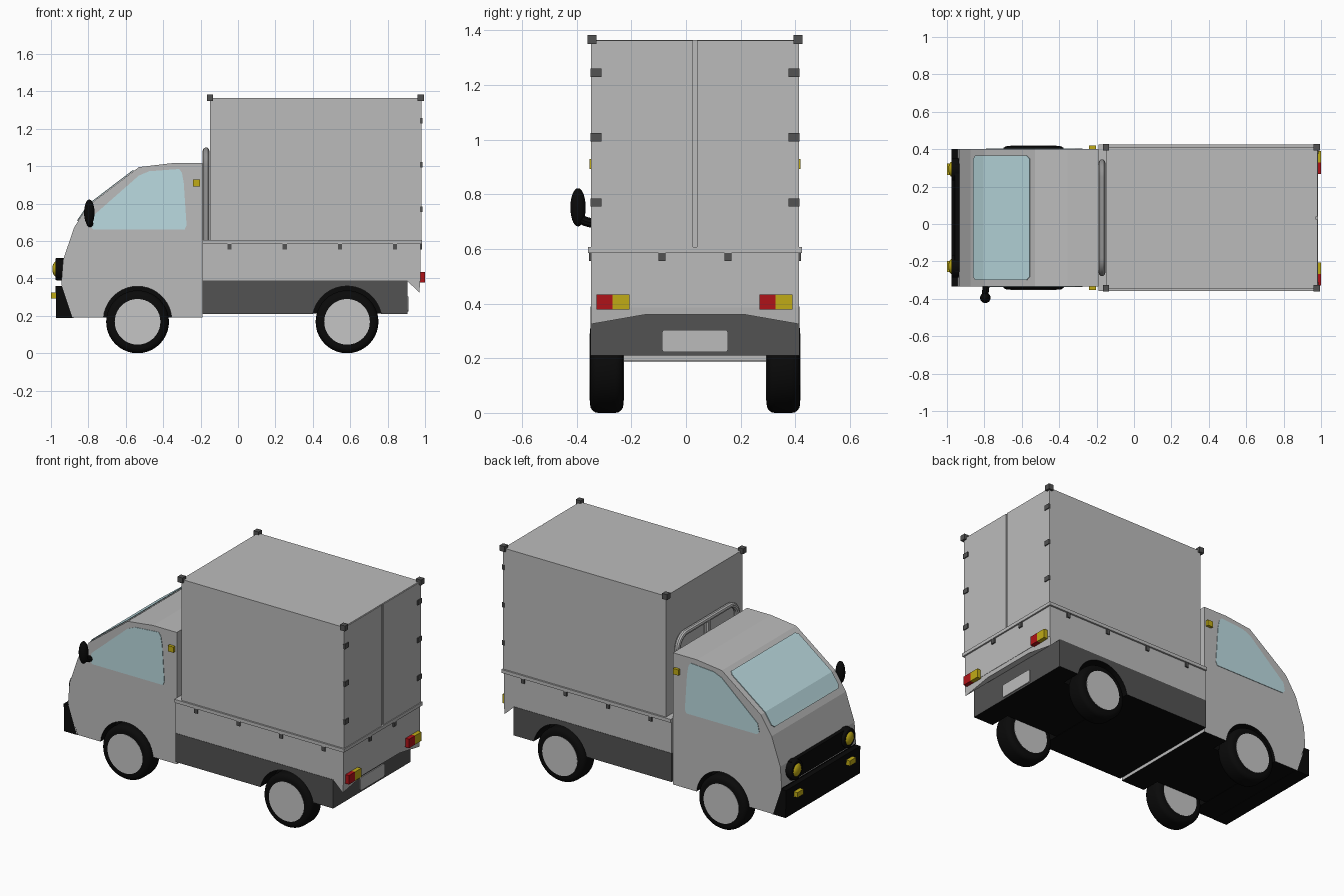
import bpy, bmesh, math
from mathutils import Matrix

if "Cube" in bpy.data.objects:
    bpy.data.objects.remove(bpy.data.objects["Cube"])

C = 0.033  # truck centre line in y (the single mirror shifts it)


def mat(name, r, g, b):
    m = bpy.data.materials.new(name)
    m.diffuse_color = (r, g, b, 1)
    m.use_nodes = True
    m.node_tree.nodes["Principled BSDF"].inputs["Base Color"].default_value = m.diffuse_color
    return m


BODY = mat("light_grey", 0.50, 0.50, 0.50)
RIM = mat("rim_grey", 0.56, 0.56, 0.56)
DARK = mat("dark_grey", 0.085, 0.085, 0.085)
BLACK = mat("black", 0.003, 0.003, 0.003)
GLASS = mat("pale_blue_glass", 0.50, 0.71, 0.75)
YELLOW = mat("amber", 0.53, 0.41, 0.008)
RED = mat("red", 0.43, 0.006, 0.009)


def finish(bm, name, *mats):
    bmesh.ops.recalc_face_normals(bm, faces=bm.faces)
    me = bpy.data.meshes.new(name)
    bm.to_mesh(me)
    bm.free()
    for m in mats:
        me.materials.append(m)
    ob = bpy.data.objects.new(name, me)
    bpy.context.collection.objects.link(ob)
    return ob


def box(name, x0, x1, y0, y1, z0, z1, m):
    """Box; y is measured from the truck centre line."""
    bm = bmesh.new()
    bmesh.ops.create_cube(bm, size=1, matrix=Matrix.Translation(
        ((x0 + x1) / 2, (y0 + y1) / 2 + C, (z0 + z1) / 2))
        @ Matrix.Diagonal((x1 - x0, y1 - y0, z1 - z0, 1)))
    return finish(bm, name, m)


def prism(name, pts, y0, y1, m, under=None):
    """Side profile (x, z) extruded across the truck; downward faces may get a second colour."""
    bm = bmesh.new()
    f = bm.faces.new([bm.verts.new((x, y0 + C, z)) for x, z in pts])
    r = bmesh.ops.extrude_face_region(bm, geom=[f])
    for v in r["geom"]:
        if isinstance(v, bmesh.types.BMVert):
            v.co.y = y1 + C
    if under:
        bmesh.ops.recalc_face_normals(bm, faces=bm.faces)
        for f in bm.faces:
            f.normal_update()
            if f.normal.z < -0.05:
                f.material_index = 1
    return finish(bm, name, *([m, under] if under else [m]))


def cylinder(name, axis, loc, r, depth, m, bevel=0.0, seg=40):
    bm = bmesh.new()
    bmesh.ops.create_cone(bm, cap_ends=True, segments=seg, radius1=r, radius2=r, depth=depth)
    if bevel:
        rims = [e for e in bm.edges if abs(e.verts[0].co.z - e.verts[1].co.z) < 1e-5]
        bmesh.ops.bevel(bm, geom=rims, offset=bevel, segments=4, profile=0.5, affect='EDGES')
    rot = Matrix.Rotation(math.pi / 2, 4, 'X' if axis == 'y' else 'Y')
    bm.transform(Matrix.Translation((loc[0], loc[1] + C, loc[2])) @ rot)
    return smooth(finish(bm, name, m))


def ellipsoid(name, loc, radii, m):
    bm = bmesh.new()
    bmesh.ops.create_uvsphere(bm, u_segments=24, v_segments=14, radius=1)
    bm.transform(Matrix.Translation((loc[0], loc[1] + C, loc[2])) @ Matrix.Diagonal((*radii, 1)))
    return smooth(finish(bm, name, m))


def smooth(ob):
    bpy.ops.object.select_all(action='DESELECT')
    ob.select_set(True)
    bpy.context.view_layer.objects.active = ob
    bpy.ops.object.shade_smooth_by_angle(angle=math.radians(35))
    return ob


def tube(name, pts, r, m):
    cu = bpy.data.curves.new(name, 'CURVE')
    cu.dimensions = '3D'
    cu.bevel_depth, cu.bevel_resolution, cu.use_fill_caps = r, 3, True
    s = cu.splines.new('POLY')
    s.points.add(len(pts) - 1)
    for p, (x, y, z) in zip(s.points, pts):
        p.co = (x, y + C, z, 1)
    cu.materials.append(m)
    ob = bpy.data.objects.new(name, cu)
    bpy.context.collection.objects.link(ob)
    bpy.ops.object.select_all(action='DESELECT')
    ob.select_set(True)
    bpy.context.view_layer.objects.active = ob
    bpy.ops.object.convert(target='MESH')
    return smooth(bpy.context.object)


def arch(cx, cz, r, z, n=20):
    """Wheel arch points from left to right, ending at height z."""
    a = math.asin((z - cz) / r)
    return [(cx + r * math.cos(t), cz + r * math.sin(t))
            for t in (math.pi - a - (math.pi - 2 * a) * i / n for i in range(n + 1))]


FRONT, REAR, WZ = -0.537, 0.583, 0.168

# Cab shell with front wheel arches
cab = [(-0.19, 0.19), (-0.19, 1.016), (-0.355, 1.016), (-0.53, 0.995), (-0.80, 0.79),
       (-0.875, 0.675), (-0.935, 0.50), (-0.945, 0.37), (-0.885, 0.19)]
prism("cab", cab + arch(FRONT, 0.175, 0.183, 0.19), -0.368, 0.368, BODY, BLACK)

# Chassis skirt with rear wheel arches, and the black underbody between the wheels
prism("chassis", [(0.905, 0.21), (0.905, 0.39), (-0.19, 0.39), (-0.19, 0.21)]
      + arch(REAR, 0.172, 0.187, 0.21), -0.382, 0.382, DARK, BLACK)
for nm, cx, z in (("front_underbody", FRONT, 0.192), ("rear_underbody", REAR, 0.212)):
    box(nm, cx - 0.2, cx + 0.2, -0.25, 0.25, z, 0.37, BLACK)

# Windows
side_glass = [(-0.78, 0.73), (-0.53, 0.95), (-0.475, 0.973), (-0.315, 0.985), (-0.30, 0.965),
              (-0.29, 0.91), (-0.275, 0.685), (-0.285, 0.662), (-0.775, 0.662), (-0.79, 0.68)]
for s, nm in ((-1, "near"), (1, "far")):
    prism(nm + "_side_window", side_glass, s * 0.366, s * 0.371, GLASS)

bm = bmesh.new()
rows = [(-0.855, 0.706, 0.315), (-0.845, 0.721, 0.332), (-0.80, 0.79, 0.332),
        (-0.57, 0.965, 0.332), (-0.555, 0.976, 0.315)]
prev = None
for x, z, w in rows:
    cur = [bm.verts.new((x - 0.003, s * w + C, z + 0.003)) for s in (-1, 1)]
    if prev:
        bm.faces.new((prev[0], prev[1], cur[1], cur[0]))
    prev = cur
glass = finish(bm, "windscreen", GLASS)
sol = glass.modifiers.new("thickness", 'SOLIDIFY')
sol.thickness, sol.offset = 0.005, 0

# Nose: grille, bumper, headlights and indicators
prism("grille", [(-0.965, 0.39), (-0.958, 0.505), (-0.92, 0.505), (-0.92, 0.39)], -0.29, 0.29, BLACK)
prism("front_bumper", [(-0.975, 0.36), (-0.935, 0.36), (-0.875, 0.188), (-0.972, 0.188)],
      -0.368, 0.368, BLACK)
for s, nm in ((-1, "near"), (1, "far")):
    cylinder(nm + "_headlight_ring", 'x', (-0.952, s * 0.26, 0.45), 0.06, 0.05, BLACK, 0.008)
    ellipsoid(nm + "_headlight_lens", (-0.968, s * 0.26, 0.45), (0.025, 0.043, 0.043), YELLOW)
    box(nm + "_front_indicator", -1.0, -0.96, s * 0.26 - 0.03, s * 0.26 + 0.03, 0.293, 0.325, YELLOW)
    box(nm + "_pillar_indicator", -0.24, -0.202, s * 0.375 - 0.011, s * 0.375 + 0.011,
        0.892, 0.928, YELLOW)

# Driver's mirror
ellipsoid("mirror_head", (-0.795, -0.428, 0.752), (0.028, 0.028, 0.07), BLACK)
tube("mirror_arm", [(-0.795, -0.43, 0.715), (-0.795, -0.40, 0.70), (-0.79, -0.36, 0.69)], 0.018, BLACK)

# Wheels
for cx, a in ((FRONT, "front"), (REAR, "rear")):
    for s, nm in ((-1, "near"), (1, "far")):
        loc = (cx, s * 0.323, WZ)
        cylinder(f"{a}_{nm}_tyre", 'y', loc, 0.168, 0.122, BLACK, 0.03)
        cylinder(f"{a}_{nm}_rim", 'y', loc, 0.122, 0.125, RIM)

# Load bed, lip and drop tailgate whose lower edge dips at the corners
box("load_bed", -0.19, 0.975, -0.38, 0.38, 0.385, 0.59, BODY)
box("bed_lip", -0.19, 0.985, -0.391, 0.391, 0.585, 0.606, BODY)
bm = bmesh.new()
edge = [(-0.38, 0.325), (-0.18, 0.36), (0.18, 0.36), (0.38, 0.325), (0.38, 0.40), (-0.38, 0.40)]
back = [bm.verts.new((0.97 if z < 0.39 else 0.975, y + C, z)) for y, z in edge]
fore = [bm.verts.new((0.905, y + C, max(z, 0.386))) for y, z in edge]
bm.faces.new(back)
bm.faces.new(fore[::-1])
for i in range(6):
    j = (i + 1) % 6
    bm.faces.new((back[i], fore[i], fore[j], back[j]))
finish(bm, "tailgate_skirt", BODY)

# Latches under the lip
for i in range(4):
    x = -0.045 + 0.295 * i
    for s in (-1, 1):
        box("side_latch", x - 0.011, x + 0.011, s * 0.382 - 0.006, s * 0.382 + 0.006, 0.555, 0.586, DARK)
for y in (-0.121, 0.121):
    box("rear_latch", 0.97, 0.984, y - 0.013, y + 0.013, 0.555, 0.586, DARK)

# Cargo box, rear doors, hinges and corner caps
box("cargo_box", -0.15, 0.974, -0.38, 0.38, 0.60, 1.365, BODY)
for s in (-1, 1):
    y0, y1 = sorted((s * 0.008, s * 0.38))
    box("rear_door", 0.972, 0.98, y0, y1, 0.606, 1.363, BODY)
    for z in (0.77, 1.008, 1.244):
        y0, y1 = sorted((s * 0.342, s * 0.382))
        box("door_hinge", 0.972, 0.986, y0, y1, z - 0.015, z + 0.015, DARK)
    for x in (-0.15, 0.977):
        box("corner_cap", x - 0.017, x + 0.017, s * 0.377 - 0.017, s * 0.377 + 0.017, 1.349, 1.383, DARK)

# Tail lights (red to the left of amber on both sides) and number plate
for y in (-0.301, 0.295):
    box("tail_light_red", 0.965, 1.0, y - 0.06, y, 0.378, 0.434, RED)
    box("tail_light_amber", 0.965, 1.0, y, y + 0.062, 0.378, 0.434, YELLOW)
plate = box("number_plate", 0.90, 0.911, -0.121, 0.121, 0.222, 0.304, BODY)
bm = bmesh.new()
bm.from_mesh(plate.data)
bmesh.ops.bevel(bm, geom=[e for e in bm.edges if abs(e.verts[0].co.x - e.verts[1].co.x) > 0.005],
                offset=0.012, segments=3, profile=0.5, affect='EDGES')
bm.to_mesh(plate.data)
bm.free()

# Guard hoop behind the cab
X, W, T, R = -0.171, 0.295, 1.083, 0.08
hoop = [(X, -W, 0.60)]
hoop += [(X, -W + R - R * math.cos(t), T - R + R * math.sin(t)) for t in (i * math.pi / 16 for i in range(9))]
hoop += [(X, -y, z) for _, y, z in reversed(hoop)]
tube("guard_hoop", hoop, 0.0175, BODY)
tube("guard_post", [(X, 0, 0.60), (X, 0, T)], 0.0175, BODY)
